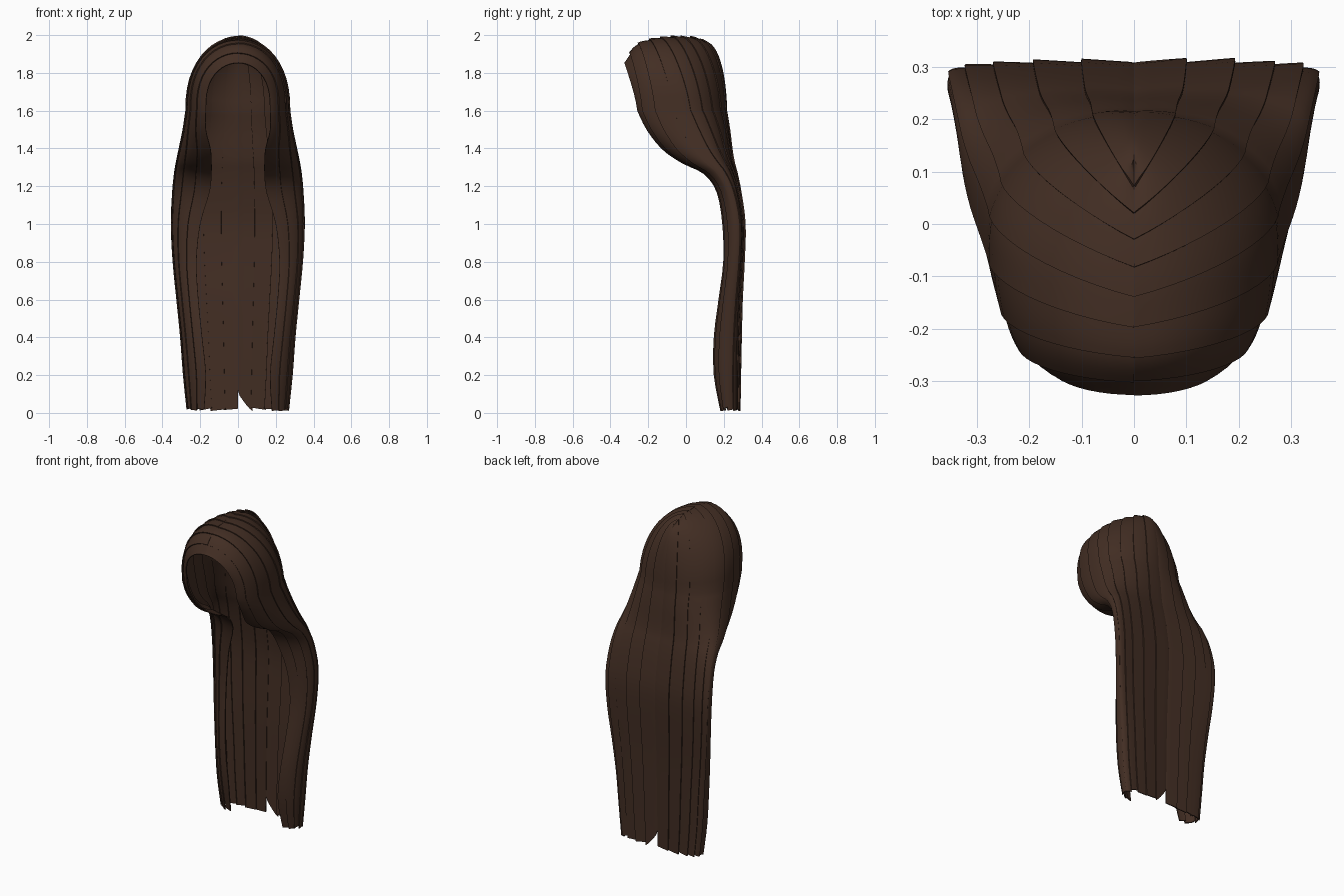
import bpy, math, random
from mathutils import Vector

random.seed(4)
cube = bpy.data.objects.get("Cube")
if cube:
    bpy.data.objects.remove(cube)

brown = bpy.data.materials.new("dark_brown_hair")
brown.use_nodes = True
brown.diffuse_color = (0.055, 0.027, 0.017, 1)
shader = next(n for n in brown.node_tree.nodes if n.type == 'BSDF_PRINCIPLED')
shader.inputs["Base Color"].default_value = brown.diffuse_color
shader.inputs["Roughness"].default_value = 0.8

# Sections: height, half width, front edge x, front edge y, widest y, back y
SECTIONS = [
    (1.6, .272, .17, -.25, .0, .215),
    (1.5, .287, .17, -.2, .04, .23),
    (1.4, .308, .145, -.12, .09, .24),
    (1.33, .323, .14, -.02, .14, .25),
    (1.27, .333, .14, .1, .19, .265),
    (1.17, .343, .15, .17, .24, .285),
    (1.0, .35, .2, .2, .275, .307),
    (.8, .34, .22, .205, .27, .302),
    (.6, .32, .21, .18, .25, .292),
    (.4, .3, .19, .155, .235, .287),
    (.2, .285, .17, .155, .23, .283),
    (.01, .265, .18, .19, .235, .28),
]
# Parting line along the crown: y, z
PARTING = [(-.32, 1.85), (-.26, 1.945), (-.16, 1.98), (-.06, 1.99), (.03, 1.985), (.11, 1.96)]
FACE_SHARE = 0.4
STRANDS = 9
COLS = 5
CAP_ROWS, LENGTH_ROWS = 12, 33


def spline(points, t):
    """Catmull-Rom value at index t."""
    last = len(points) - 1
    i = min(max(int(t), 0), last - 1)
    f = t - i
    a, b, c, d = (points[min(max(i + k, 0), last)] for k in (-1, 0, 1, 2))
    return [q + f * (r - p + f * (2 * p - 5 * q + 4 * r - s + f * (3 * (q - r) + s - p))) / 2
            for p, q, r, s in zip(a, b, c, d)]


def section_point(s, t):
    """Half section, s from the face edge to the centre of the back."""
    z, w, xf, yf, ym, yb = spline(SECTIONS, t)
    if s < FACE_SHARE:
        u = s / FACE_SHARE * math.pi / 2
        return Vector((xf + (w - xf) * math.sin(u), ym + (yf - ym) * math.cos(u), z))
    r = max(math.cos((s - FACE_SHARE) / (1 - FACE_SHARE) * math.pi / 2), 0)
    k = 2 + min(t / 4, 1.5)
    return Vector((w * r, ym + (yb - ym) * max(1 - r ** k, 0) ** (1 / k), z))


def hair_point(s, t):
    """Rounded arcs from the parting for t below 1, hanging lengths after it."""
    if t >= 1:
        return section_point(s, t - 1)
    base = section_point(s, 0)
    y, z = spline(PARTING, s * (len(PARTING) - 1))
    c, n = math.cos(t * math.pi / 2), math.sin(t * math.pi / 2)
    sweep = c * (1 - s) + (1 - n) * s
    drop = c ** (.75 + .25 * s)
    return Vector((base.x * n, base.y + (y - base.y) * sweep, base.z + (z - base.z) * drop))


def lifted(s, t, height):
    h = 0.01
    end = len(SECTIONS)
    ds = hair_point(min(s + h, 1), t) - hair_point(max(s - h, 0), t)
    dt = hair_point(s, min(t + h, end)) - hair_point(s, max(t - h, 0))
    return hair_point(s, t) + dt.cross(ds).normalized() * height


def build_locks(name, side, strands):
    """Overlapping strips; each one's front edge sits over the strip before it."""
    verts, faces = [], []
    rows = CAP_ROWS + LENGTH_ROWS
    for n in strands:
        start = len(verts)
        trim, slant = random.uniform(0, .1), random.uniform(0, .12)
        step = random.uniform(.006, .011)
        for i in range(rows + 1):
            for j in range(COLS + 1):
                f = j / COLS
                s = min((n + f * 1.12) / STRANDS, 1)
                end = len(SECTIONS) - 1 - trim - slant * f
                # Slanted notch beside the centre of the back
                if side > 0 and n == STRANDS - 1:
                    end = len(SECTIONS) - 1 - .62 * f
                t = i / CAP_ROWS if i <= CAP_ROWS else 1 + (i - CAP_ROWS) / LENGTH_ROWS * end
                p = lifted(s, t, step * (1 - f))
                verts.append((side * max(p.x, 0), p.y, max(p.z, 0)))
        w = COLS + 1
        for i in range(rows):
            for j in range(COLS):
                a = start + i * w + j
                face = (a, a + w, a + w + 1, a + 1)
                faces.append(face if side > 0 else face[::-1])
    mesh = bpy.data.meshes.new(name)
    mesh.from_pydata(verts, [], faces)
    mesh.materials.append(brown)
    obj = bpy.data.objects.new(name, mesh)
    bpy.context.collection.objects.link(obj)
    bpy.ops.object.select_all(action='DESELECT')
    obj.select_set(True)
    bpy.context.view_layer.objects.active = obj
    solid = obj.modifiers.new("thickness", 'SOLIDIFY')
    solid.thickness = 0.006
    solid.offset = -1
    bpy.ops.object.modifier_apply(modifier=solid.name)
    bpy.ops.object.shade_smooth_by_angle(angle=math.radians(40))


# Face, side and back locks on both sides of the parting
for label, side in (("left", 1), ("right", -1)):
    build_locks(label + "_face_locks", side, range(0, 2))
    build_locks(label + "_side_locks", side, range(2, 5))
    build_locks(label + "_back_locks", side, range(5, STRANDS))
